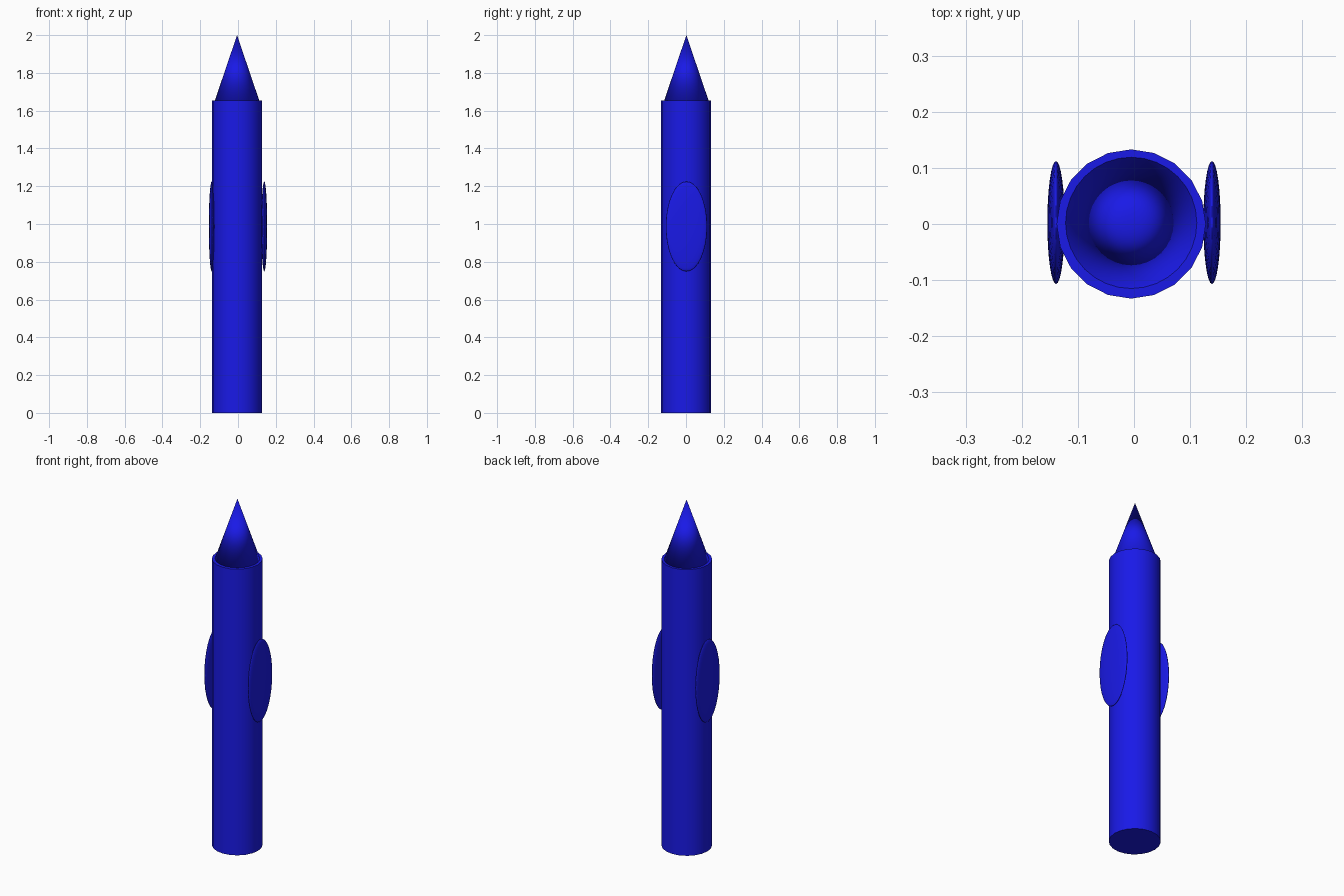
import bpy
import math

if "Cube" in bpy.data.objects:
    bpy.data.objects.remove(bpy.data.objects["Cube"])

blue = bpy.data.materials.new("blue")
blue.diffuse_color = (0.01, 0.01, 0.8, 1)
blue.use_nodes = True
blue.node_tree.nodes["Principled BSDF"].inputs["Base Color"].default_value = blue.diffuse_color


def finish(name, angle=None):
    obj = bpy.context.object
    obj.name = name
    obj.data.materials.append(blue)
    bpy.ops.object.transform_apply(location=False, rotation=True, scale=True)
    if angle is None:
        bpy.ops.object.shade_smooth()
    else:
        bpy.ops.object.shade_smooth_by_angle(angle=math.radians(angle))
    return obj


# Twenty-sided body
BODY_TOP = 1.655
bpy.ops.mesh.primitive_cylinder_add(vertices=20, radius=0.133, depth=BODY_TOP,
                                    location=(-0.005, 0, BODY_TOP / 2))
finish("body", 30)

# Pointed nose, smooth all over
bpy.ops.mesh.primitive_cone_add(vertices=32, radius1=0.118, depth=2 - BODY_TOP + 0.003,
                                location=(-0.005, 0.002, (2 + BODY_TOP - 0.003) / 2))
finish("nose_cone")

# Flattened side pods
for side, name in ((-1, "left_pod"), (1, "right_pod")):
    bpy.ops.mesh.primitive_uv_sphere_add(segments=32, ring_count=16, radius=1,
                                         location=(side * 0.139, 0.0025, 0.987))
    bpy.context.object.scale = (0.0155, 0.1095, 0.238)
    finish(name)
